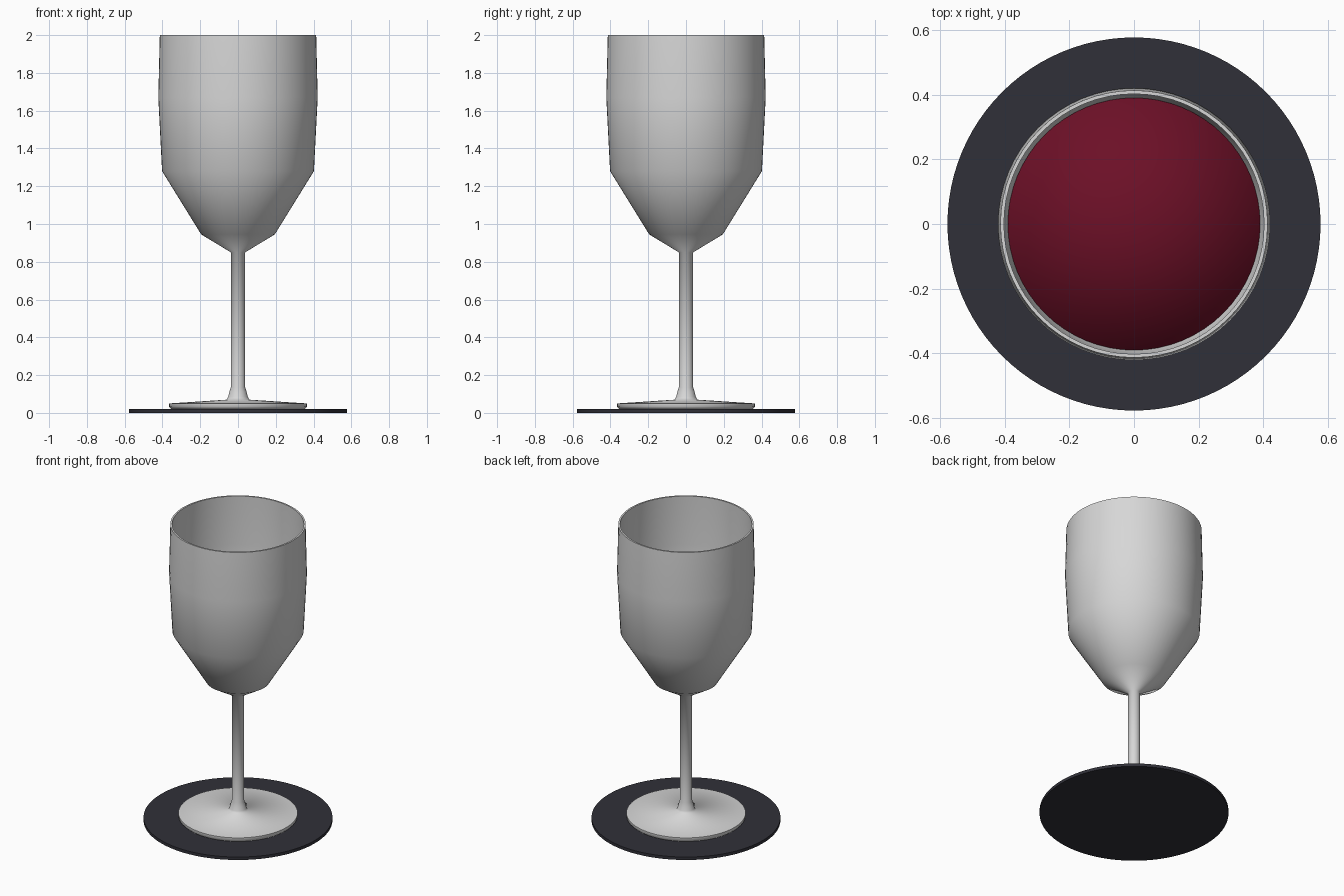
import bpy
import bmesh
import math

if "Cube" in bpy.data.objects:
    bpy.data.objects.remove(bpy.data.objects["Cube"], do_unlink=True)


def material(name, color):
    mat = bpy.data.materials.new(name)
    mat.use_nodes = True
    mat.diffuse_color = (*color, 1)
    mat.node_tree.nodes["Principled BSDF"].inputs["Base Color"].default_value = (*color, 1)
    return mat


def lathe(name, profile, mat, smooth_angle, steps=64):
    """Spin a profile of (radius, height) points about the z axis."""
    bm = bmesh.new()
    verts = [bm.verts.new((r, 0, z)) for r, z in profile]
    edges = [bm.edges.new(pair) for pair in zip(verts, verts[1:])]
    bmesh.ops.spin(bm, geom=verts + edges, cent=(0, 0, 0), axis=(0, 0, 1),
                   angle=math.tau, steps=steps)
    bmesh.ops.remove_doubles(bm, verts=bm.verts, dist=0.0002)
    bmesh.ops.recalc_face_normals(bm, faces=bm.faces)
    mesh = bpy.data.meshes.new(name)
    bm.to_mesh(mesh)
    bm.free()
    mesh.materials.append(mat)
    obj = bpy.data.objects.new(name, mesh)
    bpy.context.collection.objects.link(obj)
    bpy.ops.object.select_all(action='DESELECT')
    obj.select_set(True)
    bpy.context.view_layer.objects.active = obj
    bpy.ops.object.shade_smooth_by_angle(angle=math.radians(smooth_angle))
    return obj


glass = material("clear grey glass", (0.68, 0.68, 0.68))
red = material("deep red", (0.15, 0.005, 0.02))
slate = material("dark slate", (0.03, 0.03, 0.04))

# Round mat under the glass
lathe("coaster", [(0, 0), (0.578, 0), (0.578, 0.02), (0, 0.02)], slate, 40, 96)

# Foot, stem and hollow bowl as one turned shell
foot = [(0, 0.021), (0.355, 0.021), (0.365, 0.032), (0.365, 0.05), (0.06, 0.07)]
stem = [(0.052, 0.085), (0.046, 0.11), (0.038, 0.135), (0.038, 0.85)]
bowl_outside = [(0.195, 0.945), (0.402, 1.28), (0.422, 1.67), (0.414, 2)]
bowl_inside = [(0.403, 2), (0.41, 1.67), (0.39, 1.29), (0.187, 0.955), (0, 0.87)]
lathe("wine_glass", foot + stem + bowl_outside + bowl_inside, glass, 62)

# Drink filling the lower bowl, softly shaded over its rim
lathe("wine", [(0, 0.875), (0.185, 0.957), (0.388, 1.29), (0.391, 1.32), (0, 1.32)],
      red, 180)
